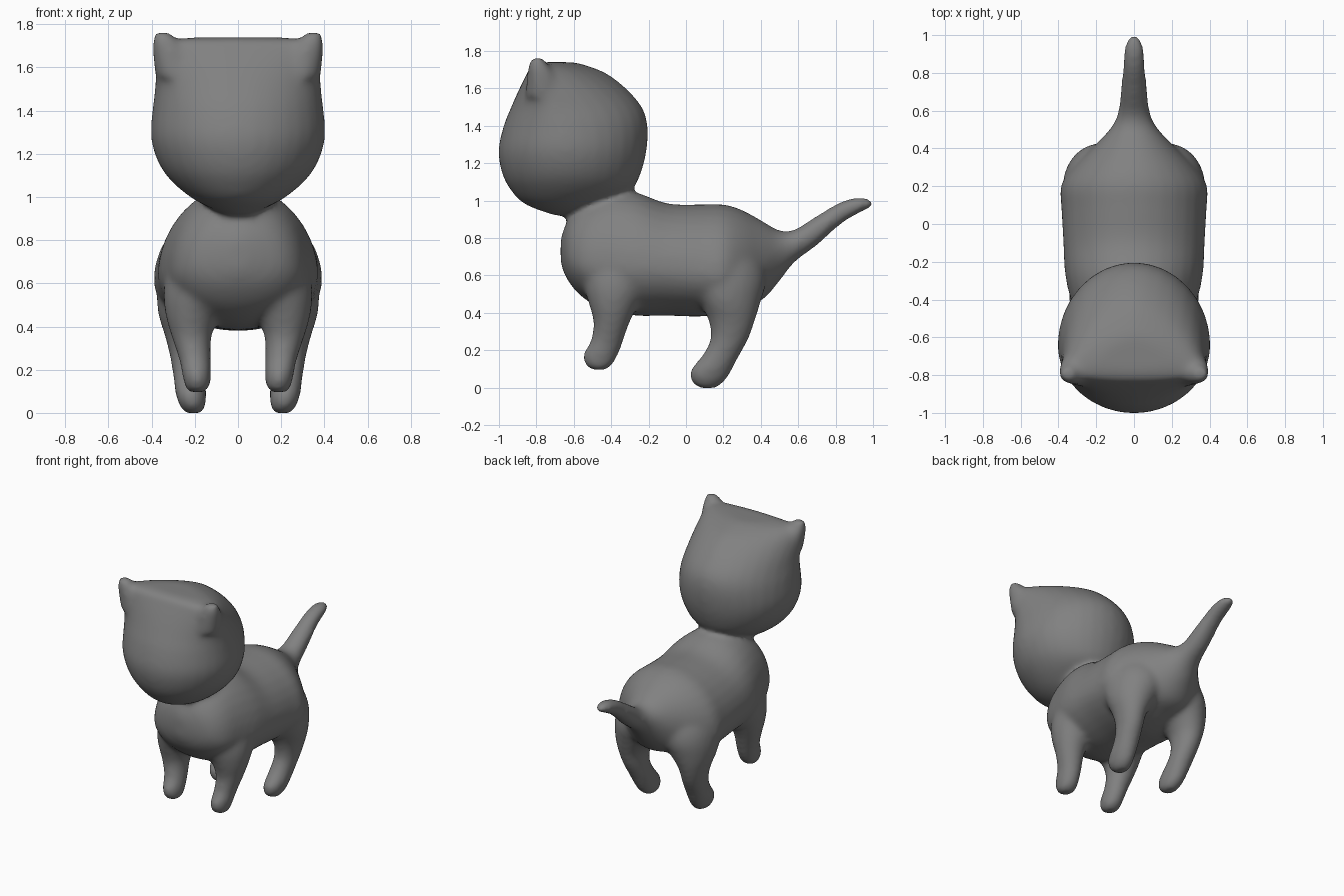
import bpy, bmesh
from math import sin, cos, pi

bm = bmesh.new()


def spline(keys, steps=4):
    """Catmull-Rom interpolation through the section keys."""
    out = []
    for i in range(len(keys) - 1):
        p = [keys[max(0, min(len(keys) - 1, i + k))] for k in (-1, 0, 1, 2)]
        for s in range(steps):
            t = s / steps
            out.append([b + .5 * t * (c - a + t * (2*a - 5*b + 4*c - d + t * (3*(b - c) + d - a)))
                        for a, b, c, d in zip(*p)])
    return out + [list(keys[-1])]


def loft(keys, along, side=1, n=32):
    """Key: position, centre x, half width, low, high, widest point, (pinch of high half)."""
    rings = []
    for pos, cx, w, lo, hi, mid, *pinch in spline(keys):
        ring = []
        for k in range(n):
            a = 2 * pi * k / n
            c, s = cos(a), sin(a)
            if pinch and s > 0:
                c, s = (abs(c) ** pinch[0]) * (1 if c > 0 else -1), s ** pinch[0]
            x = side * (cx + w * c)
            v = mid + s * ((hi - mid) if s > 0 else (mid - lo))
            ring.append(bm.verts.new((x, pos, v) if along == 'y' else (x, v, pos)))
        rings.append(ring)
    for r, q in zip(rings, rings[1:]):
        for k in range(n):
            bm.faces.new((r[k], r[(k+1) % n], q[(k+1) % n], q[k]))
    bm.faces.new(rings[0])
    bm.faces.new(rings[-1])


# Torso running into the raised tail
loft([(-.67, 0, .05, .66, .80, .73), (-.63, 0, .20, .57, .90, .70),
      (-.55, 0, .285, .48, .99, .67), (-.42, 0, .33, .41, 1.05, .66),
      (-.27, 0, .365, .385, 1.045, .65), (-.1, 0, .375, .385, .985, .64),
      (.08, 0, .385, .38, .98, .62), (.2, 0, .388, .40, .98, .61),
      (.3, 0, .325, .43, .95, .63), (.41, 0, .215, .47, .89, .67),
      (.5, 0, .13, .57, .84, .72), (.58, 0, .088, .67, .845, .76),
      (.7, 0, .072, .76, .92, .84), (.83, 0, .06, .875, .995, .935),
      (.94, 0, .05, .94, 1.02, .98), (1.003, 0, .02, .965, .995, .98)], 'y')

# Head: round below, turning into a wedge with a flat front and ear corners on top
loft([(.92, 0, .06, -.70, -.54, -.62, 1), (.98, 0, .19, -.86, -.42, -.64, 1),
      (1.06, 0, .295, -.94, -.29, -.63, 1), (1.15, 0, .365, -.985, -.24, -.63, 1),
      (1.27, 0, .403, -1.003, -.21, -.64, 1), (1.4, 0, .397, -.975, -.205, -.66, 1),
      (1.5, 0, .385, -.935, -.235, -.70, 1.04), (1.6, 0, .382, -.89, -.32, -.755, 1.12),
      (1.68, 0, .375, -.85, -.425, -.785, 1.25), (1.722, 0, .345, -.825, -.53, -.785, 1.35),
      (1.74, 0, .2, -.78, -.60, -.74, 1.3)], 'z')

for s in (1, -1):
    # Ear tips
    loft([(1.55, .28, .10, -.86, -.62, -.76), (1.66, .31, .085, -.85, -.68, -.78),
          (1.72, .335, .062, -.845, -.73, -.79), (1.763, .35, .035, -.825, -.765, -.795)], 'z', s)
    # Front legs
    loft([(.095, .19, .035, -.50, -.43, -.465), (.12, .188, .058, -.54, -.395, -.46),
          (.18, .192, .067, -.55, -.36, -.45), (.25, .2, .074, -.51, -.335, -.42),
          (.35, .215, .092, -.495, -.30, -.40), (.45, .21, .125, -.52, -.25, -.39),
          (.56, .18, .165, -.55, -.18, -.37), (.68, .15, .17, -.54, -.14, -.34),
          (.8, .12, .1, -.45, -.15, -.33)], 'z', s)
    # Hind legs
    loft([(-.003, .205, .035, .07, .16, .11), (.03, .21, .06, .03, .205, .11),
          (.09, .218, .072, .02, .245, .13), (.17, .225, .076, .085, .285, .19),
          (.26, .235, .08, .13, .335, .23), (.36, .24, .1, .12, .37, .24),
          (.46, .215, .155, .07, .40, .21), (.58, .17, .205, .0, .43, .19),
          (.7, .14, .2, .0, .40, .17), (.82, .1, .1, .05, .32, .17)], 'z', s)

# Fuse every part into one soft skin
bmesh.ops.recalc_face_normals(bm, faces=bm.faces)
mesh = bpy.data.meshes.new("cat_figure")
bm.to_mesh(mesh)
bm.free()
cat = bpy.data.objects.new("cat_figure", mesh)
bpy.context.collection.objects.link(cat)
remesh = cat.modifiers.new("fuse", 'REMESH')
remesh.mode = 'VOXEL'
remesh.voxel_size = .016
remesh.use_smooth_shade = True
soft = cat.modifiers.new("soften", 'SMOOTH')
soft.factor = .5
soft.iterations = 16

# Dark grey finish
grey = bpy.data.materials.new("dark_grey")
grey.diffuse_color = (.22, .22, .22, 1)
mesh.materials.append(grey)
